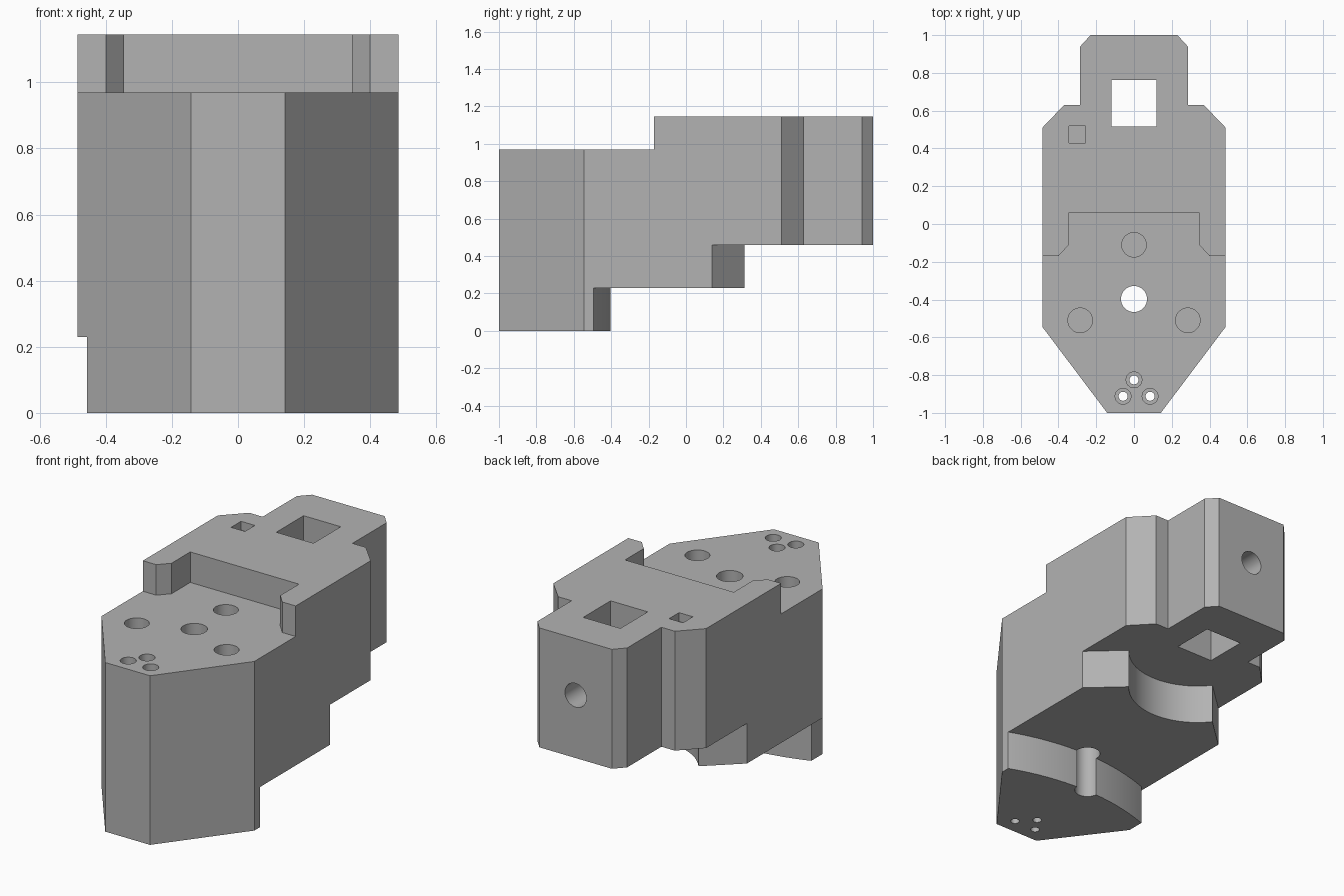
import bpy, bmesh, math
from mathutils import Matrix

cube = bpy.data.objects.get("Cube")
if cube:
    bpy.data.objects.remove(cube, do_unlink=True)

TOP, DECK, STEP_HIGH, STEP_LOW = 1.145, 0.97, 0.46, 0.23

grey = bpy.data.materials.new("plain grey")
grey.use_nodes = True
grey.diffuse_color = (0.45, 0.45, 0.45, 1)
grey.node_tree.nodes["Principled BSDF"].inputs["Base Color"].default_value = grey.diffuse_color


def prism(name, points, z0, z1, matrix=None):
    """Extrude a flat outline from z0 to z1."""
    bm = bmesh.new()
    face = bm.faces.new([bm.verts.new((x, y, z0)) for x, y in points])
    ext = bmesh.ops.extrude_face_region(bm, geom=[face])
    verts = [g for g in ext["geom"] if isinstance(g, bmesh.types.BMVert)]
    bmesh.ops.translate(bm, verts=verts, vec=(0, 0, z1 - z0))
    if matrix:
        bm.transform(matrix)
    bmesh.ops.recalc_face_normals(bm, faces=bm.faces)
    mesh = bpy.data.meshes.new(name)
    bm.to_mesh(mesh)
    bm.free()
    mesh.materials.append(grey)
    obj = bpy.data.objects.new(name, mesh)
    bpy.context.collection.objects.link(obj)
    return obj


def mirrored(half):
    """Close an outline given by its +x half, running front to back."""
    return half + [(-x, y) for x, y in reversed(half)]


def circle(cx, cy, r, n=40):
    return [(cx + r * math.cos(math.tau * i / n), cy + r * math.sin(math.tau * i / n))
            for i in range(n)]


def box(x0, x1, y0, y1):
    return [(x0, y0), (x1, y0), (x1, y1), (x0, y1)]


# Main block
body = prism("body_block", mirrored([(0.142, -1), (0.485, -0.545), (0.485, 0.51),
                                     (0.37, 0.63), (0.285, 0.63), (0.285, 0.94),
                                     (0.23, 1)]), 0, TOP)


def cut(points, z0, z1, matrix=None):
    """Remove an extruded outline from the main block."""
    cutter = prism("cutter", points, z0, z1, matrix)
    cutter.hide_render = True
    mod = body.modifiers.new("cut", "BOOLEAN")
    mod.operation = "DIFFERENCE"
    mod.solver = "EXACT"
    mod.object = cutter
    bpy.context.view_layer.objects.active = body
    bpy.ops.object.modifier_apply(modifier=mod.name)
    bpy.data.objects.remove(cutter, do_unlink=True)


# Lowered front deck with a chamfered recess in the raised rear
cut(mirrored([(0.8, -1.2), (0.8, -0.17), (0.4, -0.17), (0.345, -0.11), (0.345, 0.06)]),
    DECK, 1.4)

# Underside: upper step with a concave round relief
cy, r = 0.54, 0.375
half = math.asin(0.298 / r)
relief = [(r * math.sin(a), cy - r * math.cos(a))
          for a in [half - 2 * half * i / 32 for i in range(33)]]
cut([(0.8, 1.2), (0.8, -0.15)] + relief + [(-0.8, -0.15), (-0.8, 1.2)], -0.2, STEP_HIGH)

# Underside: lower step with a shallow domed back and a trimmed side
R, peak = 1.35, -0.403
xs = [0.7 - (0.7 + 0.457) * i / 40 for i in range(41)]
dome = [(x, peak - R + math.sqrt(R * R - x * x)) for x in xs]
cut([(0.7, 1.2)] + dome + [(-0.457, -0.9), (-0.7, -0.9), (-0.7, 1.2)], -0.2, STEP_LOW)

# Square window and shallow square pocket
cut(box(-0.118, 0.118, 0.515, 0.763), -0.2, 1.4)
cut(box(-0.345, -0.257, 0.43, 0.52), TOP - 0.05, 1.4)

# Round bore through the rear tab into the window
cut(circle(0, 0.82, 0.068), -1.2, -0.65, Matrix.Rotation(math.pi / 2, 4, "X"))

# Central through hole and three blind holes in the deck
cut(circle(0, -0.397, 0.069), -0.2, 1.4)
for x, y in [(0, -0.11), (-0.285, -0.51), (0.285, -0.51)]:
    cut(circle(x, y, 0.065), DECK - 0.25, 1.1)

# Three counterbored holes at the nose
for x, y in [(0, -0.825), (-0.058, -0.912), (0.085, -0.912)]:
    cut(circle(x, y, 0.024, 24), -0.2, 1.4)
    cut(circle(x, y, 0.042, 24), DECK - 0.25, 1.1)

# Smooth the bores, keep the block edges sharp
bpy.ops.object.select_all(action="DESELECT")
body.select_set(True)
bpy.context.view_layer.objects.active = body
bpy.ops.object.shade_smooth_by_angle(angle=math.radians(25))
